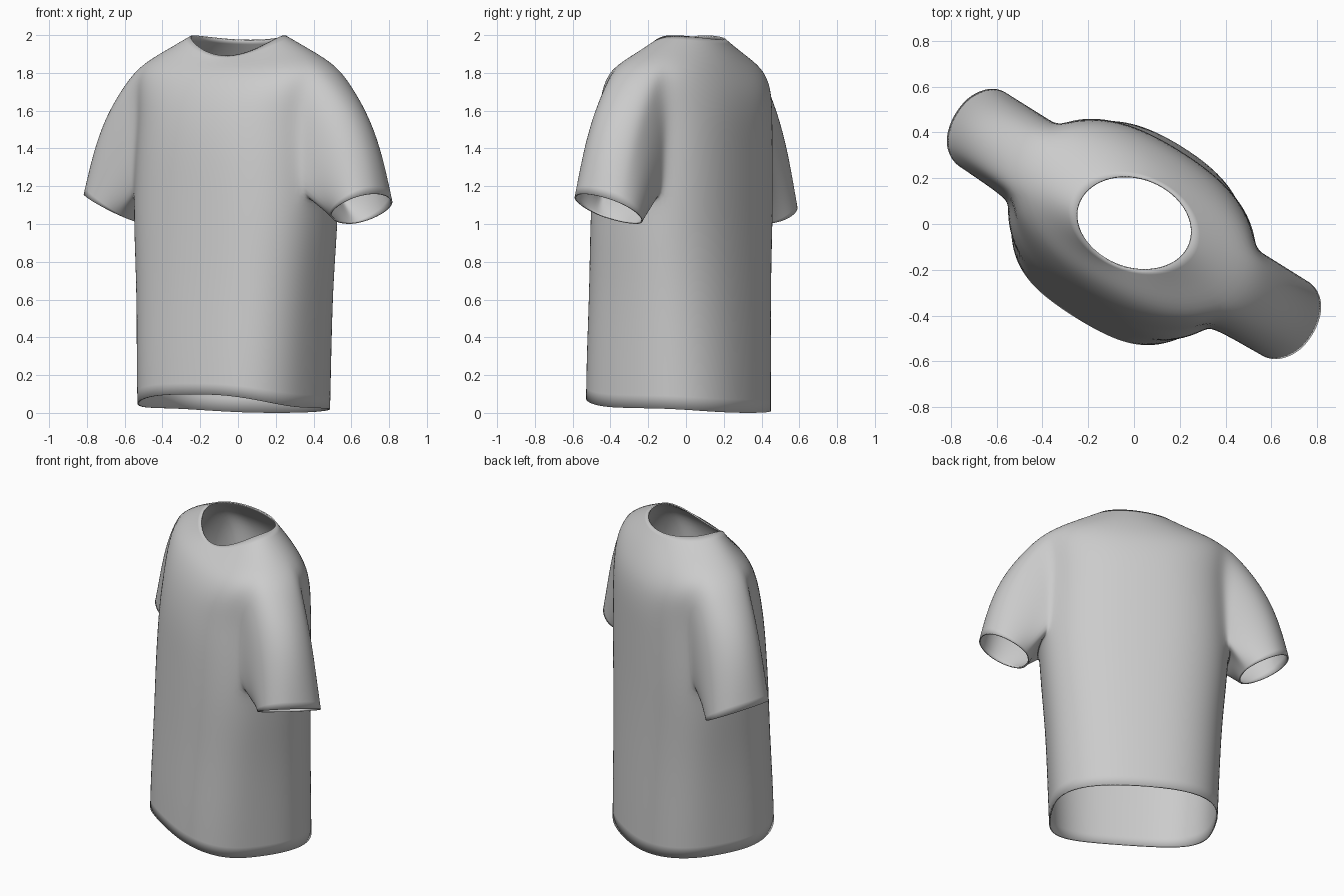
import bpy, bmesh, math
from mathutils import Matrix

if "Cube" in bpy.data.objects:
    bpy.data.objects.remove(bpy.data.objects["Cube"])

N = 28          # columns around the torso
TURN = -32      # the shirt stands turned about z

# torso sections: half width, side z, front depth, front z, back depth, back z,
# front squareness, back squareness, extra twist in degrees
SECTIONS = [
    (.495, .025, -.485, .10, .40, .00, 2.8, 2.4, 0),
    (.505, .30, -.475, .33, .395, .28, 2.8, 2.4, 0),
    (.52, .65, -.455, .65, .385, .65, 2.7, 2.4, 0),
    (.55, .95, -.44, .97, .38, .97, 2.6, 2.4, 0),
    (.56, 1.14, -.43, 1.18, .38, 1.18, 2.5, 2.4, 0),
    (.555, 1.38, -.42, 1.38, .38, 1.40, 2.4, 2.4, 0),
    (.55, 1.58, -.40, 1.54, .38, 1.58, 2.3, 2.4, 0),
    (.57, 1.73, -.365, 1.68, .36, 1.71, 2.3, 2.4, 0),
    (.575, 1.84, -.31, 1.79, .315, 1.81, 2.2, 2.2, 2),
    (.42, 1.92, -.25, 1.845, .265, 1.895, 2.0, 2.0, 6),
    (.26, 2.00, -.195, 1.89, .205, 1.975, 2.0, 2.0, 13),
]
ARM_ROWS = (4, 8)   # rows opened for the sleeve
ARM_HALF = 2        # columns either side of the side seam


def spow(x, p):
    return math.copysign(abs(x) ** p, x)


def section_point(sec, k):
    a, zs, vf, zf, vb, zb, nf, nb, twist = sec
    t = 2 * math.pi * k / N
    c, s = math.cos(t), math.sin(t)
    depth, z, n = (vb, zb, nb) if s >= 0 else (-vf, zf, nf)
    u, v = a * spow(c, 2 / n), depth * spow(s, 2 / n)
    w = math.radians(twist)
    return (u * math.cos(w) - v * math.sin(w), u * math.sin(w) + v * math.cos(w),
            zs * c * c + z * s * s)


bm = bmesh.new()
rings = [[bm.verts.new(section_point(s, k)) for k in range(N)] for s in SECTIONS]


# torso skin, leaving the armholes open
def in_armhole(r, k):
    side = (k + ARM_HALF) % (N // 2) < 2 * ARM_HALF
    return ARM_ROWS[0] <= r < ARM_ROWS[1] and side


for r in range(len(rings) - 1):
    for k in range(N):
        if not in_armhole(r, k):
            j = (k + 1) % N
            bm.faces.new((rings[r][k], rings[r][j], rings[r + 1][j], rings[r + 1][k]))


# sleeves grow from each armhole loop to a tilted oval cuff
def sleeve(centre, sign):
    lo, hi = ARM_ROWS
    cols = [(centre + d) % N for d in range(-ARM_HALF, ARM_HALF + 1)]
    loop = [rings[lo][k] for k in cols]
    loop += [rings[r][cols[-1]] for r in range(lo + 1, hi)]
    loop += [rings[hi][k] for k in reversed(cols)]
    loop += [rings[r][cols[0]] for r in range(hi - 1, lo, -1)]
    start = [v.co.copy() for v in loop]
    previous = loop
    for t in (.2, .4, .6, .8, 1):
        ring = []
        for p in start:
            phi = math.atan2((p.z - 1.49) / .34, p.y / .2)
            du, dv = .15 * math.sin(phi), .2 * math.cos(phi)
            bulge = max(math.sin(phi), 0) * math.sin(math.pi * t)
            u = abs(p.x) * (1 - t) + (.77 + du) * t + .055 * bulge
            v = p.y * (1 - t) + dv * t
            z = p.z * (1 - t) + (1.08 + .5 * du - .16 * dv) * t + .05 * bulge
            ring.append(bm.verts.new((sign * u, v, z)))
        for i in range(len(ring)):
            j = (i + 1) % len(ring)
            bm.faces.new((previous[i], previous[j], ring[j], ring[i]))
        previous = ring


sleeve(0, 1)
sleeve(N // 2, -1)

bmesh.ops.recalc_face_normals(bm, faces=bm.faces[:])
bm.transform(Matrix.Rotation(math.radians(TURN), 4, 'Z'))
for f in bm.faces:
    f.smooth = True
mesh = bpy.data.meshes.new("shirt")
bm.to_mesh(mesh)
bm.free()
shirt = bpy.data.objects.new("shirt", mesh)
bpy.context.collection.objects.link(shirt)

# soft cloth with a thin edge
sub = shirt.modifiers.new("smooth_cloth", 'SUBSURF')
sub.levels = sub.render_levels = 2
thick = shirt.modifiers.new("cloth_thickness", 'SOLIDIFY')
thick.thickness = .008
thick.offset = -1
